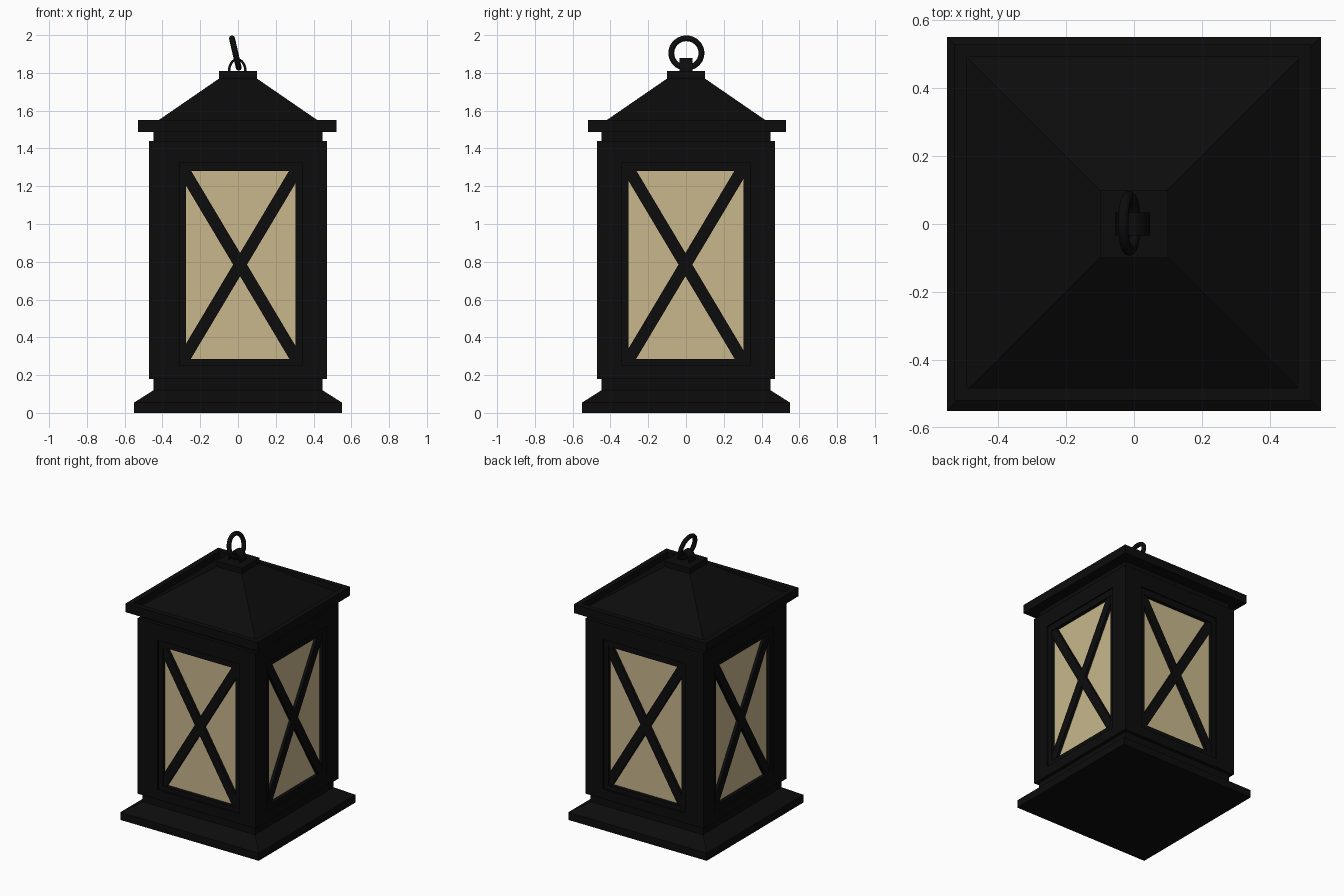
import bpy, bmesh, math
from mathutils import Matrix, Vector

if "Cube" in bpy.data.objects:
    bpy.data.objects.remove(bpy.data.objects["Cube"])


def material(name, col):
    m = bpy.data.materials.new(name)
    m.diffuse_color = (*col, 1)
    m.use_nodes = True
    m.node_tree.nodes["Principled BSDF"].inputs["Base Color"].default_value = m.diffuse_color
    return m


BLACK = material("black_metal", (0.0037, 0.0037, 0.0037))
GLASS = material("warm_glass", (0.58, 0.475, 0.26))


def finish(name, bm, mat, fix=True):
    if fix:
        bmesh.ops.recalc_face_normals(bm, faces=bm.faces[:])
    me = bpy.data.meshes.new(name)
    bm.to_mesh(me)
    bm.free()
    me.materials.append(mat)
    ob = bpy.data.objects.new(name, me)
    bpy.context.collection.objects.link(ob)
    return ob


def square_stack(name, levels, cx=0, cy=0):
    """Square cross-sections (half width, z) joined into a closed solid."""
    bm = bmesh.new()
    rings = [[bm.verts.new((cx + sx * h, cy + sy * h, z))
              for sx, sy in ((-1, -1), (1, -1), (1, 1), (-1, 1))] for h, z in levels]
    for a, b in zip(rings, rings[1:]):
        for i in range(4):
            j = (i + 1) % 4
            bm.faces.new((a[i], a[j], b[j], b[i]))
    bm.faces.new(rings[0][::-1])
    bm.faces.new(rings[-1])
    return finish(name, bm, BLACK)


# Base with sloped top and lower neck
square_stack("base", [(0.55, 0), (0.55, 0.055), (0.447, 0.12), (0.447, 0.19)])
# Upper neck under the roof
square_stack("upper_neck", [(0.447, 1.43), (0.447, 1.50)])
# Roof tray with a raised rim, sloped roof, flat cap
square_stack("roof_tray", [(0.525, 1.487), (0.525, 1.55), (0.487, 1.55), (0.487, 1.503)], -0.004, 0.005)
square_stack("roof", [(0.487, 1.50), (0.487, 1.504), (0.1, 1.77)])
square_stack("roof_cap", [(0.1, 1.765), (0.1, 1.81)])

# Body walls: stepped frames around recessed windows
H, Z0, Z1 = 0.47, 0.18, 1.44
W0, W1, WZ = 0.285, 1.28, 0.785
body = bmesh.new()
sides = [("front", 0.014, 0.29), ("right", 0.0, 0.305),
         ("back", -0.005, 0.29), ("left", -0.010, 0.305)]
for k, (side, c, w) in enumerate(sides):
    rot = Matrix.Rotation(k * math.pi / 2, 4, 'Z')

    def rect(bm, u0, u1, z0, z1, d):
        return [bm.verts.new(rot @ Vector((u, -H + d, z)))
                for u, z in ((u0, z0), (u1, z0), (u1, z1), (u0, z1))]

    win = (c - w, c + w, W0, W1)
    step = (c - w - 0.035, c + w + 0.035, W0 - 0.035, W1 + 0.045)
    rings = [rect(body, -H, H, Z0, Z1, 0), rect(body, *step, 0), rect(body, *step, 0.01),
             rect(body, *win, 0.01), rect(body, *win, 0.036)]
    for a, b in zip(rings, rings[1:]):
        for i in range(4):
            j = (i + 1) % 4
            body.faces.new((a[i], a[j], b[j], b[i]))
    # Glass pane
    pane = bmesh.new()
    pane.faces.new(rect(pane, *win, 0.036))
    finish(side + "_glass", pane, GLASS, False)
    # Crossed bars
    bars = bmesh.new()
    for s in (-1, 1):
        m = (rot @ Matrix.Translation((c - 0.003, -H + 0.028, WZ))
             @ Matrix.Rotation(s * math.radians(59.2), 4, 'Y')
             @ Matrix.Diagonal((1.2, 0.024, 0.063, 1)))
        bmesh.ops.create_cube(bars, size=1, matrix=m)
    finish(side + "_cross_bars", bars, BLACK)
# Top and bottom of the body
for z, order in ((Z0, -1), (Z1, 1)):
    pts = [(-H, -H, z), (H, -H, z), (H, H, z), (-H, H, z)][::order]
    body.faces.new([body.verts.new(p) for p in pts])
bmesh.ops.remove_doubles(body, verts=body.verts[:], dist=0.0005)
finish("body_frame", body, BLACK, False)

# Arched bracket that holds the ring
bm = bmesh.new()
N = 16
rows = []
for i in range(N + 1):
    t = math.pi * i / N
    rows.append([bm.verts.new((-0.004 + a * math.cos(t), y, 1.808 + b * math.sin(t)))
                 for a, b, y in ((0.05, 0.07, -0.034), (0.05, 0.07, 0.034),
                                 (0.037, 0.057, 0.034), (0.037, 0.057, -0.034))])
for a, b in zip(rows, rows[1:]):
    for i in range(4):
        j = (i + 1) % 4
        bm.faces.new((a[i], a[j], b[j], b[i]))
bm.faces.new(rows[0])
bm.faces.new(rows[-1][::-1])
bracket = finish("ring_bracket", bm, BLACK)

# Hanging ring, leaning slightly to the left
bpy.ops.mesh.primitive_torus_add(major_radius=0.08, minor_radius=0.0155,
                                 major_segments=40, minor_segments=12,
                                 location=(-0.014, 0.002, 1.905),
                                 rotation=(0, math.radians(90 - 13), 0))
ring = bpy.context.object
ring.name = "hanging_ring"
ring.data.materials.append(BLACK)
for ob in (ring, bracket):
    bpy.ops.object.select_all(action='DESELECT')
    ob.select_set(True)
    bpy.context.view_layer.objects.active = ob
    bpy.ops.object.shade_smooth_by_angle(angle=math.radians(40))
